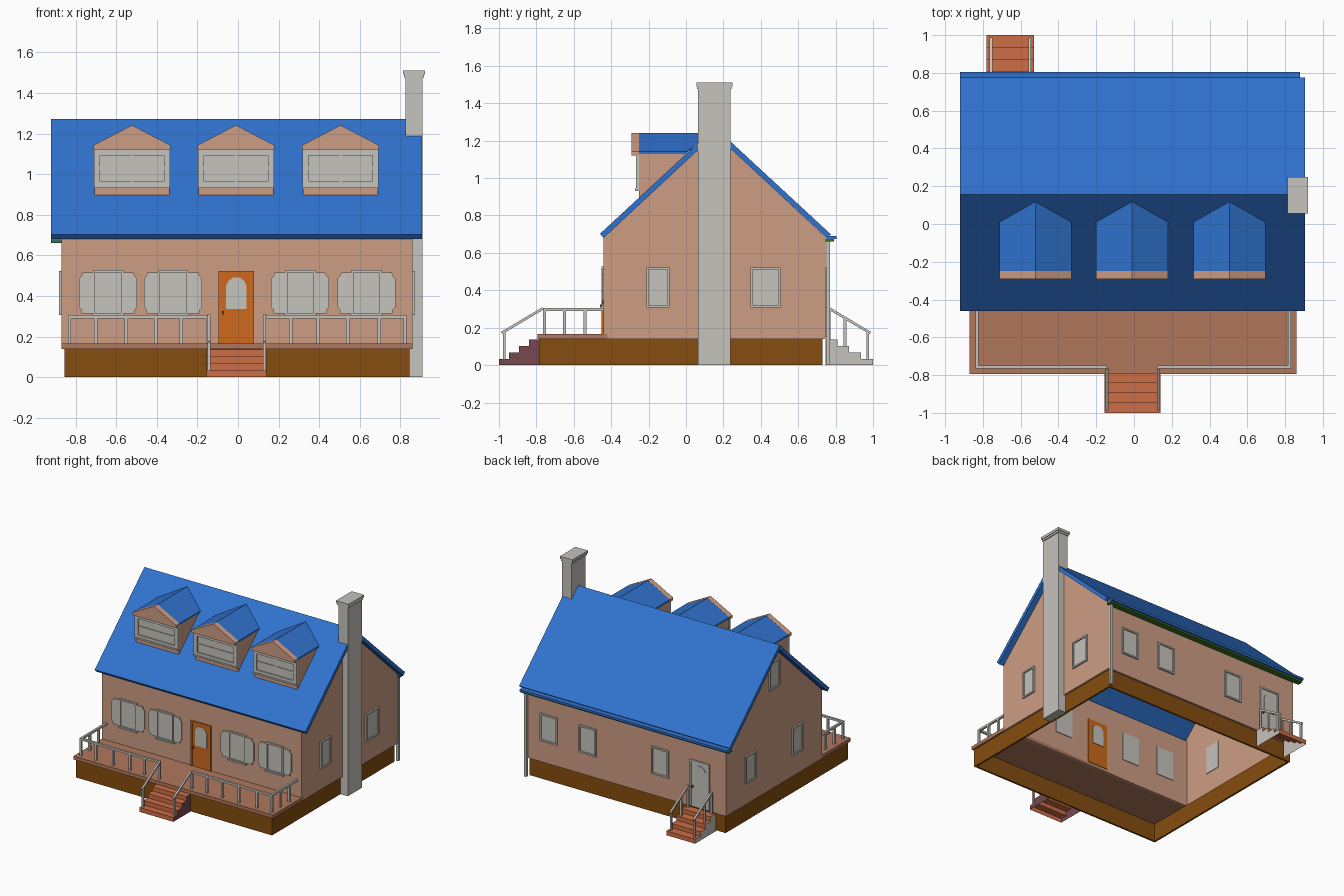
import bpy, bmesh, math
from mathutils import Matrix, Vector

if "Cube" in bpy.data.objects:
    bpy.data.objects.remove(bpy.data.objects["Cube"])


def material(name, r, g, b):
    m = bpy.data.materials.new(name)
    lin = [(c / 255 / 12.92 if c < 11 else ((c / 255 + 0.055) / 1.055) ** 2.4) for c in (r, g, b)]
    m.diffuse_color = (*lin, 1)
    m.use_nodes = True
    m.node_tree.nodes["Principled BSDF"].inputs["Base Color"].default_value = m.diffuse_color
    return m


BLUE, PINK, GREY, BROWN, ORANGE, BRICK, DECK, MAROON, GREEN = range(9)
MATS = [material("roof blue", 48, 114, 206), material("wall pink", 206, 157, 132),
        material("trim grey", 198, 195, 188), material("base brown", 133, 77, 14),
        material("door orange", 206, 106, 28), material("step brick", 205, 110, 70),
        material("deck tan", 176, 119, 92), material("stair maroon", 118, 72, 78),
        material("gutter green", 62, 112, 34)]


def frame(x, y, z, deg=0):
    """Local x runs along the wall, local -y points out of it, z is up."""
    return Matrix.Translation((x, y, z)) @ Matrix.Rotation(math.radians(deg), 4, 'Z')


SIDE = frame(0, 0, 0, 90)       # profile (y, z), extruded along world x


def prism(bm, pts, y0, y1, mat, M=Matrix(), cap=None, skip=()):
    a = [bm.verts.new(M @ Vector((u, y0, v))) for u, v in pts]
    b = [bm.verts.new(M @ Vector((u, y1, v))) for u, v in pts]
    n = len(pts)
    for ring in (a, b[::-1]):
        bm.faces.new(ring).material_index = mat if cap is None else cap
    for i in range(n):
        if i not in skip:
            j = (i + 1) % n
            bm.faces.new((a[j], a[i], b[i], b[j])).material_index = mat


def box(bm, x0, x1, y0, y1, z0, z1, mat, M=Matrix()):
    prism(bm, [(x0, z0), (x1, z0), (x1, z1), (x0, z1)], y0, y1, mat, M)


def bar(bm, p, q, t=0.016, mat=GREY):
    p, q = Vector(p), Vector(q)
    d = q - p
    M = Matrix.Translation(p) @ d.to_track_quat('Y', 'Z').to_matrix().to_4x4()
    box(bm, -t / 2, t / 2, 0, d.length, -t / 2, t / 2, mat, M)


def hull(bm, pts, mat):
    vs = [bm.verts.new(p) for p in pts]
    for g in bmesh.ops.convex_hull(bm, input=vs)['geom']:
        if isinstance(g, bmesh.types.BMFace):
            g.material_index = mat


def part(name, build):
    bm = bmesh.new()
    build(bm)
    bmesh.ops.recalc_face_normals(bm, faces=bm.faces)
    me = bpy.data.meshes.new(name)
    bm.to_mesh(me)
    bm.free()
    for m in MATS:
        me.materials.append(m)
    bpy.context.collection.objects.link(bpy.data.objects.new(name, me))


# Hollow shell: four walls, open underneath
def walls(bm):
    gable = [(-.44, .14), (.745, .14), (.745, .685), (.155, 1.236), (-.44, .68)]
    prism(bm, gable, -.86, -.84, PINK, SIDE)
    prism(bm, gable, .85, .87, PINK, SIDE)
    box(bm, -.85, .84, -.44, -.42, .14, .68, PINK)
    box(bm, -.85, .84, .725, .745, .14, .685, PINK)


def foundation(bm):
    box(bm, -.855, .845, -.785, -.77, 0, .14, BROWN)
    box(bm, -.855, .845, .715, .73, 0, .14, BROWN)
    box(bm, -.855, -.84, -.77, .715, 0, .14, BROWN)
    box(bm, .83, .845, -.77, .715, 0, .14, BROWN)


part("walls", walls)
part("foundation", foundation)
part("porch_deck", lambda bm: box(bm, -.87, .86, -.795, -.42, .14, .167, DECK))

# Main roof
part("roof", lambda bm: prism(bm, [(-.46, .702), (.155, 1.272), (.775, .699), (.752, .681),
                                   (.155, 1.234), (-.44, .68)], -.905, .92, BLUE, SIDE))


# Gutter with downspout along the back
def gutter(bm):
    box(bm, -.92, .88, .75, .805, .673, .69, BLUE)
    box(bm, -.92, .88, .745, .79, .66, .673, GREEN)
    box(bm, .845, .865, .75, .77, 0, .66, GREY)


part("gutter", gutter)


# Chimney with stepped cap
def chimney(bm):
    box(bm, .825, .908, .063, .238, 0, 1.48, GREY)
    box(bm, .818, .915, .06, .243, 1.475, 1.49, GREY)
    box(bm, .812, .92, .055, .248, 1.49, 1.51, GREY)


part("chimney", chimney)


# Windows: pane, casing and bars; depth reaches through the wall
def window(bm, M, w, h, b=.012, mullion=False, back=.025):
    x, z = w / 2, h / 2
    box(bm, -x + b, x - b, -.003, back, -z + b, z - b, GREY, M)
    for s in (-1, 1):
        box(bm, s * x, s * (x - b), -.012, back, -z, z, GREY, M)
        box(bm, -x + b, x - b, -.012, back, s * z, s * (z - b), GREY, M)
    if mullion:
        box(bm, -x + b, x - b, -.008, 0, -.006, .006, GREY, M)
        box(bm, -.006, .006, -.007, 0, -z + b, z - b, GREY, M)


def shutters(bm, M):
    for s in (-1, 1):
        shape = [(.072, -.1), (.13, -.1), (.13, -.085), (.143, -.07), (.143, .07),
                 (.13, .085), (.125, .1), (.072, .1)]
        prism(bm, [(s * u, v) for u, v in shape], -.009, 0, GREY, M)


for i, x in enumerate((-.64, -.32, .306, .632)):
    M = frame(x, -.44, .415)
    part(f"front_window_{i}", lambda bm: window(bm, M, .15, .225))
    part(f"shutters_{i}", lambda bm: shutters(bm, M))
    part(f"front_sill_{i}", lambda bm: box(bm, -.08, .08, -.018, 0, -.116, -.105, GREY, M))
for i, x in enumerate((.665, .328, -.30)):
    part(f"back_window_{i}", lambda bm: window(bm, frame(x, .745, .415, 180), .15, .215))
for i, (y, w) in enumerate(((-.15, .125), (.425, .16))):
    part(f"right_window_{i}", lambda bm: window(bm, frame(.86, y, .415, 90), w, .215))
for i, (y, z) in enumerate(((-.13, .415), (.45, .415), (.155, 1.03))):
    part(f"left_window_{i}", lambda bm: window(bm, frame(-.87, y, z, -90), .13, .215))


# Doors
def door(bm, M, mat, w, h):
    box(bm, -w + .01, w - .01, -.005, .025, 0, h - .01, mat, M)
    for s in (-1, 1):
        box(bm, s * w, s * (w - .012), -.012, .025, 0, h, mat, M)
    box(bm, -w + .012, w - .012, -.012, .025, h - .012, h, mat, M)
    arch = [(-.05, .17), (.05, .17), (.05, .285), (.038, .31), (.018, .325),
            (-.018, .325), (-.038, .31), (-.05, .285)]
    prism(bm, arch, -.009, .03, GREY, M)
    box(bm, -w + .016, -w + .028, -.02, -.005, .145, .16, BROWN, M)


part("front_door", lambda bm: door(bm, frame(-.008, -.44, .165), ORANGE, .088, .357))
part("back_door", lambda bm: door(bm, frame(-.645, .745, .15, 180), GREY, .085, .36))


# Dormers: body, roof, front gable and window
def dormer(bm, x):
    prism(bm, [(-.25, .885), (-.25, 1.135), (.005, 1.135)], -x - .185, -x + .185, PINK, SIDE)
    hull(bm, [(x + s * .19, y, z) for s in (-1, 1) for y, z in
              ((-.25, 1.128), (-.25, 1.142), (0, 1.13), (.01, 1.142))]
         + [(x, -.25, 1.24), (x, .118, 1.24)], BLUE)
    prism(bm, [(-.19, 1.122), (.19, 1.122), (.19, 1.142), (0, 1.241), (-.19, 1.142)],
          -.292, -.25, PINK, frame(x, 0, 0))
    window(bm, frame(x, -.255, 1.029), .376, .186, .03, True, .005)
    box(bm, x - .188, x + .188, -.272, -.25, .932, .944, GREY)


for i, x in enumerate((-.522, -.01, .505)):
    part(f"dormer_{i}", lambda bm: dormer(bm, x))


# Stairs: stepped shell, open below and behind
def stairs(bm, x0, x1, y_in, sgn, cap):
    pts = [(y_in, 0)]
    dy = (1 - abs(y_in)) / 4
    for k in range(4):
        y = sgn * (1 - k * dy)
        pts += [(y, k * .034), (y, (k + 1) * .034)]
    pts.append((y_in, 4 * .034))
    prism(bm, pts, -x1, -x0, BRICK, SIDE, cap, skip=(0, len(pts) - 1))


part("front_stairs", lambda bm: stairs(bm, -.155, .14, -.785, -1, MAROON))
part("back_stairs", lambda bm: stairs(bm, -.78, -.53, .745, 1, GREY))


# Porch railing and stair handrails
def railing(bm):
    for s, xs in ((-1, (-.83, -.70, -.55, -.405, -.28, -.15)), (1, (.13, .26, .395, .54, .695, .822))):
        for x in xs:
            bar(bm, (x, -.757, .165), (x, -.757, .3))
        bar(bm, (xs[0] - .008, -.757, .298), (xs[-1] + .008, -.757, .298))
        end = xs[0] if s < 0 else xs[-1]
        bar(bm, (end, -.757, .298), (end, -.44, .298))
        for y in (-.65, -.54):
            bar(bm, (end, y, .165), (end, y, .3))


def handrail(bm, xs, s):
    for x in xs:
        bar(bm, (x, s * .765, .303), (x, s * .985, .172), .014)
        bar(bm, (x, s * .972, .03), (x, s * .972, .178), .014)
        if s > 0:
            bar(bm, (x, .765, .13), (x, .765, .305), .014)
            bar(bm, (x, .85, .1), (x, .85, .25), .014)


part("porch_railing", railing)
part("front_handrails", lambda bm: handrail(bm, (-.143, .13), -1))
part("back_handrails", lambda bm: handrail(bm, (-.757, -.552), 1))
